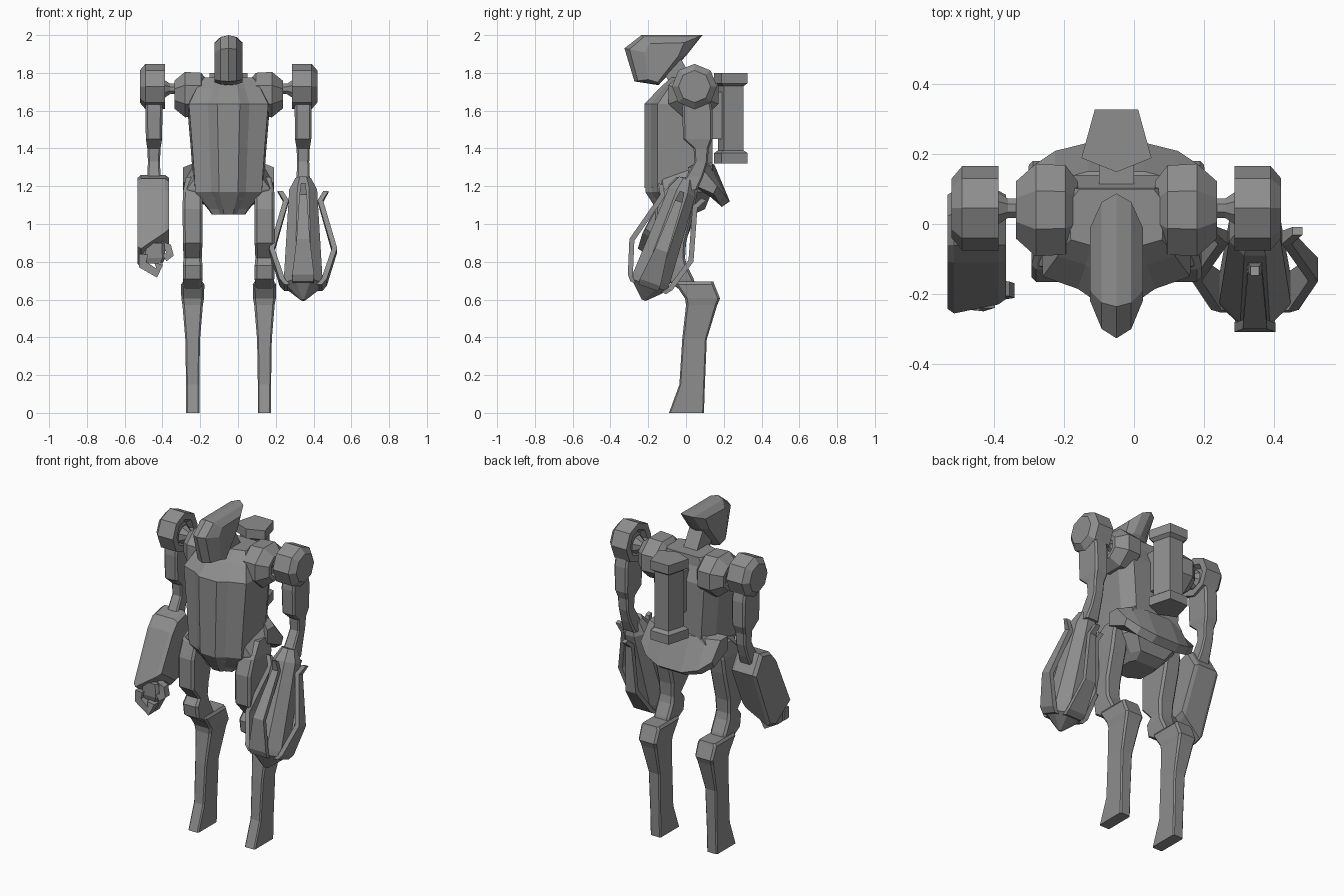
import bpy, bmesh
from math import sin, cos, pi
from mathutils import Vector, Matrix

if "Cube" in bpy.data.objects:
    bpy.data.objects.remove(bpy.data.objects["Cube"])

C = -0.05            # body symmetry plane
ARM, LEG = 0.395, 0.19
grey = bpy.data.materials.new("dark_grey")
grey.diffuse_color = (.27, .27, .27, 1)
grey.use_nodes = True
grey.node_tree.nodes["Principled BSDF"].inputs["Base Color"].default_value = grey.diffuse_color


def loft(name, rings):
    """Skin equal-length rings of points and cap both ends."""
    bm = bmesh.new()
    vs = [[bm.verts.new(p) for p in r] for r in rings]
    n = len(rings[0])
    for a, b in zip(vs, vs[1:]):
        for i in range(n):
            j = (i + 1) % n
            bm.faces.new((a[i], a[j], b[j], b[i]))
    bm.faces.new(vs[0][::-1])
    bm.faces.new(vs[-1])
    bmesh.ops.recalc_face_normals(bm, faces=bm.faces)
    me = bpy.data.meshes.new(name)
    bm.to_mesh(me)
    bm.free()
    me.materials.append(grey)
    ob = bpy.data.objects.new(name, me)
    bpy.context.collection.objects.link(ob)
    return ob


def limb(name, x, sections, cut=0.25):
    """Chamfered-box limb; sections are (z, front y, back y, half width)."""
    rings = []
    for z, f, b, w in sections:
        c = min(cut * w, 0.3 * (b - f))
        rings.append([(x + px, py, z) for px, py in (
            (-w + c, f), (w - c, f), (w, f + c), (w, b - c),
            (w - c, b), (-w + c, b), (-w, b - c), (-w, f + c))])
    return loft(name, rings)


def lathe_x(name, s, sections, y, z, sy=1.0, turn=.5):
    """Eight-sided solid along x; sections are (offset, radius)."""
    return loft(name, [[(C + s * o, y + sy * r * cos(pi * (i + turn) / 4),
                         z + r * sin(pi * (i + turn) / 4)) for i in range(8)]
                       for o, r in sections])


def half_outline(half, z, sx=1, sy=1, dy=0, tilt=0):
    pts = half + [(-x, y) for x, y in reversed(half)]
    return [(C + x * sx, y * sy + dy, z + tilt * y) for x, y in pts]


def slab(name, layers):
    """Loft along x of (x offset, yz profile) layers."""
    return loft(name, [[(C + x, y, z) for y, z in prof] for x, prof in layers])


def blend(p, q, k):
    return [(a + (c - a) * k, b + (d - b) * k) for (a, b), (c, d) in zip(p, q)]


def rod(name, pts, w):
    """Square bar through points lying roughly in the xz plane."""
    pts = [Vector(p) for p in pts]
    rings = []
    for i, p in enumerate(pts):
        d = (pts[min(i + 1, len(pts) - 1)] - pts[max(i - 1, 0)]).normalized()
        u = Vector((0, 1, 0))
        v = d.cross(u).normalized()
        rings.append([p + w * (a * u + b * v)
                      for a, b in ((-1, -1), (1, -1), (1, 1), (-1, 1))])
    return loft(name, rings)


# Head: crested wedge with a narrowing snout
mid = [(-.326, 1.93), (-.236, 2.0), (.087, 2.0), (0, 1.89), (-.146, 1.735), (-.273, 1.755)]
side = [(-.22, 1.91), (-.19, 1.955), (-.01, 1.96), (-.04, 1.89), (-.15, 1.75), (-.2, 1.765)]
near = blend(mid, side, .25)
slab("head", [(-.075, side), (-.042, near), (0, mid), (.042, near), (.075, side)])

# Neck: slanted block
neck = [(-.12, 1.80), (-.03, 1.88), (.05, 1.74), (-.04, 1.68)]
slab("neck", [(-.045, neck), (.045, neck)])

# Chest: faceted barrel with a raised front panel
chest = [(.06, -.22), (.11, -.185), (.21, -.15), (.22, .06), (.17, .14)]
loft("chest", [half_outline(chest, *a) for a in (
    (1.19, .84, 1), (1.40, .91, 1), (1.635, 1, 1), (1.72, .8, .68, .01), (1.775, .62, .5, .03))])

# Pelvis below the chest
loft("pelvis", [half_outline(chest, *a) for a in (
    (1.24, .86, .98), (1.17, .84, .98), (1.08, .5, .72), (1.05, .4, .5, -.03))])

# Waist band, rising to the back
loft("waist_band", [half_outline(chest, *a) for a in (
    (1.285, .87, .9, .01, .33), (1.235, 1.05, .9, .015, .33), (1.20, .93, .85, .01, .33))])

# Rear skirt flap
flap = [(.09, 1.34), (.15, 1.315), (.232, 1.12), (.19, 1.09), (.06, 1.22)]
flap_end = [(.01, 1.30), (.08, 1.30), (.165, 1.20), (.145, 1.16), (.01, 1.22)]
inner_flap = blend(flap, flap_end, .35)
slab("rear_skirt", [(-.24, flap_end), (-.175, inner_flap), (-.08, flap),
                    (.08, flap), (.175, inner_flap), (.24, flap_end)])

# Back canister with two flanges
can_pts = [(0, -.09), (.1, -.05), (.062, .088), (-.062, .088), (-.1, -.05)]
loft("back_canister", [[(C + x * k, .238 + y * k, z) for x, y in can_pts] for z, k in (
    (1.32, 1), (1.375, 1), (1.39, .76), (1.73, .76), (1.745, 1), (1.80, 1))])
mount = [(.08, 1.70), (.19, 1.70), (.19, 1.45), (.08, 1.45)]
slab("canister_mount", [(-.05, mount), (.05, mount)])

for s, tag in ((1, "left"), (-1, "right")):
    ax, lx = C + s * ARM, C + s * LEG
    # Shoulder socket, axle and cap
    lathe_x(tag + "_shoulder_socket", s, [(.11, .08), (.145, .125), (.23, .13), (.287, .08),
                                          (.285, .055), (.255, .05)], .04, 1.685, 1.1)
    lathe_x(tag + "_shoulder_axle", s, [(.24, .05), (.27, .03), (.31, .03), (.345, .055)], .045, 1.715)
    lathe_x(tag + "_shoulder_cap", s, [(.36, .06), (.336, .08), (.336, .12), (.44, .12), (.47, .085)],
            .045, 1.728, 1, 0)
    # Upper arm narrowing into a bent elbow
    limb(tag + "_upper_arm", ax, [
        (1.70, -.01, .12, .043), (1.60, -.02, .14, .045), (1.45, -.015, .14, .043),
        (1.40, .04, .12, .035), (1.33, .045, .115, .032), (1.25, .0, .09, .035), (1.18, -.05, .06, .045)])
    # Thigh with a knee link curling back
    limb(tag + "_thigh", lx, [
        (1.25, -.05, .06, .035), (1.17, -.13, .06, .052), (1.08, -.165, .045, .053), (.90, -.165, .0, .052),
        (.82, -.095, -.005, .048), (.78, -.125, .005, .052), (.71, -.115, .04, .052), (.65, -.03, .06, .045)])
    # Shin and foot in one piece
    limb(tag + "_shin", lx, [
        (.695, -.055, .145, .052), (.68, -.055, .15, .062), (.605, -.005, .18, .06), (.57, .0, .165, .054),
        (.39, -.02, .11, .039), (.15, -.035, .1, .035), (0, -.09, .095, .035)], .2)

# Left forearm: tilted launcher with four outer prongs
frame = Matrix.Translation((C + ARM, -.01, 1.2)) @ Matrix.Rotation(-.34, 4, 'X')
body = [(-.04, .045), (.03, .08), (.52, .11), (.555, .108), (.64, .012)]
loft("launcher_body", [[frame @ Vector((r * cos(pi * (i + .5) / 4), r * sin(pi * (i + .5) / 4), -t))
                        for i in range(8)] for t, r in body])
path = [(.03, .135, .012), (.085, .105, .02), (.36, .18, .035), (.54, .125, .058), (.57, .10, .055)]
for k in range(4):
    turn = frame @ Matrix.Rotation(k * pi / 2, 4, 'Z')
    loft("launcher_prong", [[turn @ Vector(p) for p in (
        (r, -w, -t), (r, w, -t), (r - .028, w, -t), (r - .028, -w, -t))] for t, r, w in path])

# Right forearm: big tilted box, its lower end cut off obliquely
rx = C - ARM
ends = [(.03, 1.26), (-.06, 1.24), (-.11, 1.18), (-.255, .87), (-.11, .77), (-.05, .79), (.095, 1.15)]
lift = [(y + (.03 if z < 1 else 0), z + (.10 if z < 1 else 0)) for y, z in ends]
cx, cz = -.07, 1.03


def shrink(prof, k):
    return [(cx + (y - cx) * k, cz + (z - cz) * k) for y, z in prof]


slab("right_forearm", [(-ARM - .087, shrink(ends, .93)), (-ARM - .068, ends),
                       (-ARM + .058, blend(ends, lift, .85)), (-ARM + .08, shrink(lift, .93))])

# Right hand: palm, two curled fingers and a thumb
limb("right_palm", rx, [(.90, -.22, -.10, .055), (.82, -.22, -.11, .06), (.79, -.21, -.13, .045)])
for y in (-.215, -.155):
    rod("finger", [(-.50, y, .84), (-.505, y, .785), (-.43, y - .01, .74), (-.42, y, .79)], .024)
rod("thumb", [(-.41, -.18, .89), (-.37, -.185, .875), (-.36, -.19, .84), (-.39, -.195, .82)], .021)
